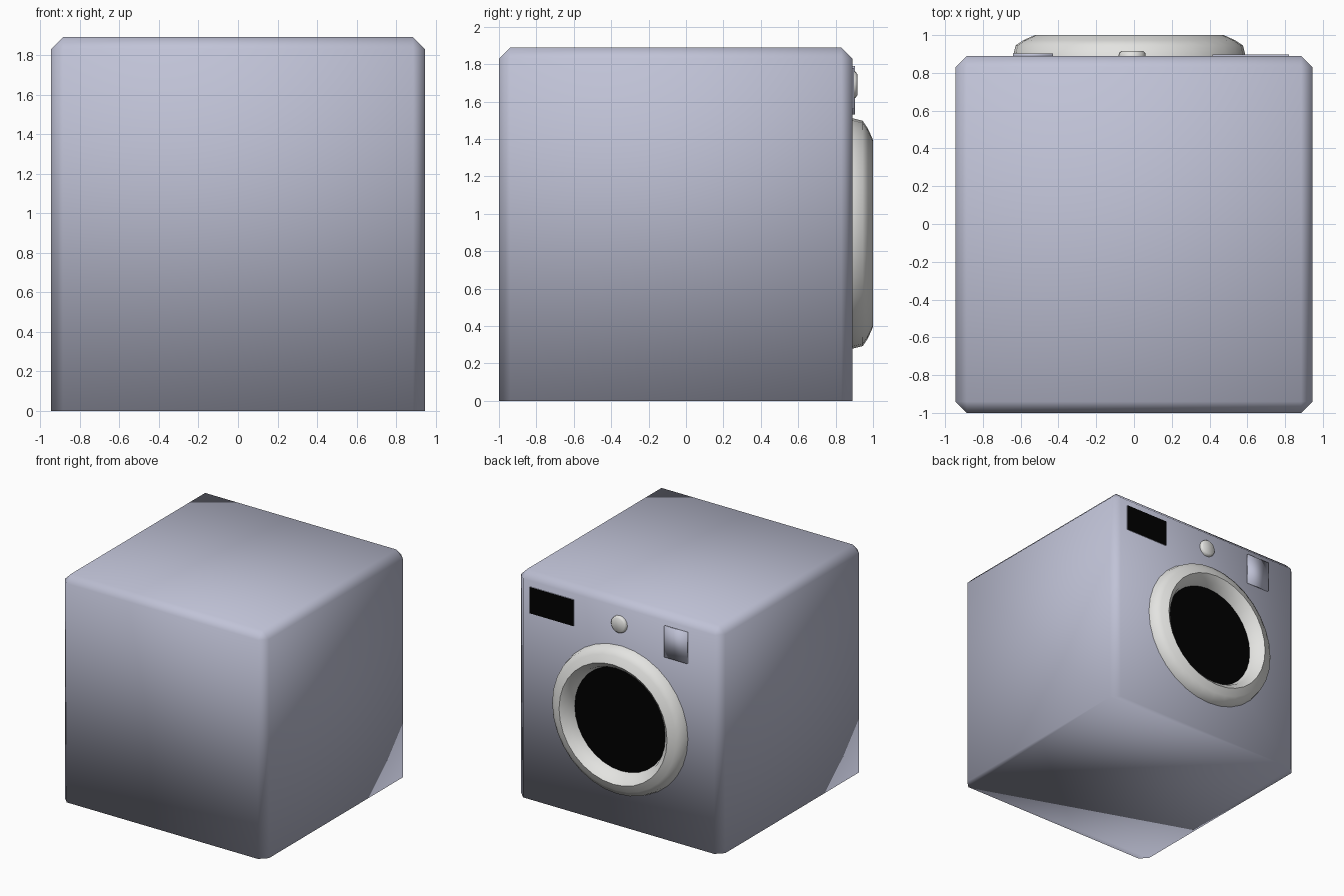
import bpy, bmesh, math
from mathutils import Matrix, Vector

if "Cube" in bpy.data.objects:
    bpy.data.objects.remove(bpy.data.objects["Cube"])


def material(name, rgb):
    m = bpy.data.materials.new(name)
    m.diffuse_color = (*rgb, 1)
    m.use_nodes = True
    m.node_tree.nodes["Principled BSDF"].inputs["Base Color"].default_value = m.diffuse_color
    return m


SHELL = material("lavender grey", (0.53, 0.545, 0.68))
WHITE = material("off white", (0.77, 0.77, 0.75))
BLACK = material("black", (0.0, 0.0, 0.0))


def add_object(name, bm, mats, smooth=True, angle=None):
    bmesh.ops.recalc_face_normals(bm, faces=bm.faces)
    for f in bm.faces:
        f.smooth = smooth
    me = bpy.data.meshes.new(name)
    bm.to_mesh(me)
    bm.free()
    for m in mats:
        me.materials.append(m)
    ob = bpy.data.objects.new(name, me)
    bpy.context.collection.objects.link(ob)
    if angle:
        bpy.ops.object.select_all(action='DESELECT')
        bpy.context.view_layer.objects.active = ob
        ob.select_set(True)
        bpy.ops.object.shade_smooth_by_angle(angle=math.radians(angle))
    return ob


def box(lo, hi):
    bm = bmesh.new()
    lo, hi = Vector(lo), Vector(hi)
    bmesh.ops.create_cube(bm, size=1, matrix=Matrix.Translation((lo + hi) / 2)
                          @ Matrix.Diagonal((*(hi - lo), 1)))
    return bm


def disc_profile(center, profile, n, cap_index=0):
    """Rings of (radius, y) around a y axis, capped at both ends."""
    bm = bmesh.new()
    cx, cz = center
    rings = []
    for r, y in profile:
        rings.append([bm.verts.new((cx + r * math.cos(2 * math.pi * i / n), y,
                                    cz + r * math.sin(2 * math.pi * i / n))) for i in range(n)])
    for a, b in zip(rings, rings[1:]):
        for i in range(n):
            j = (i + 1) % n
            bm.faces.new((a[i], a[j], b[j], b[i]))
    bm.faces.new(rings[0])
    bm.faces.new(rings[-1]).material_index = cap_index
    return bm


# cabinet: closed box, chamfered everywhere except round the base
bm = box((-0.945, -1, 0), (0.945, 0.89, 1.89))
edges = [e for e in bm.edges if max(v.co.z for v in e.verts) > 0.01]
bmesh.ops.bevel(bm, geom=edges, offset=0.06, segments=1, affect='EDGES')
add_object("cabinet", bm, [SHELL])

# round door: rounded rim with dark glass set back at the cabinet face
rim = [(0.617, 0.885), (0.602, 0.945), (0.56, 0.973), (0.50, 1.0),
       (0.455, 0.96), (0.43, 0.893)]
add_object("door", disc_profile((-0.025, 0.895), rim, 32, 1), [WHITE, BLACK], angle=50)

# control knob
knob = [(0.072, 0.885), (0.07, 0.905), (0.058, 0.916)]
add_object("knob", disc_profile((-0.01, 1.69), knob, 16), [WHITE], angle=50)

# display window: black only on its outward face
bm = box((0.415, 0.888, 1.56), (0.82, 0.897, 1.78))
bm.normal_update()
for f in bm.faces:
    f.material_index = 1 if f.normal.y > 0.9 else 0
add_object("display", bm, [SHELL, BLACK], False)

# detergent drawer
add_object("drawer", box((-0.64, 0.885, 1.53), (-0.43, 0.903, 1.79)), [SHELL])
